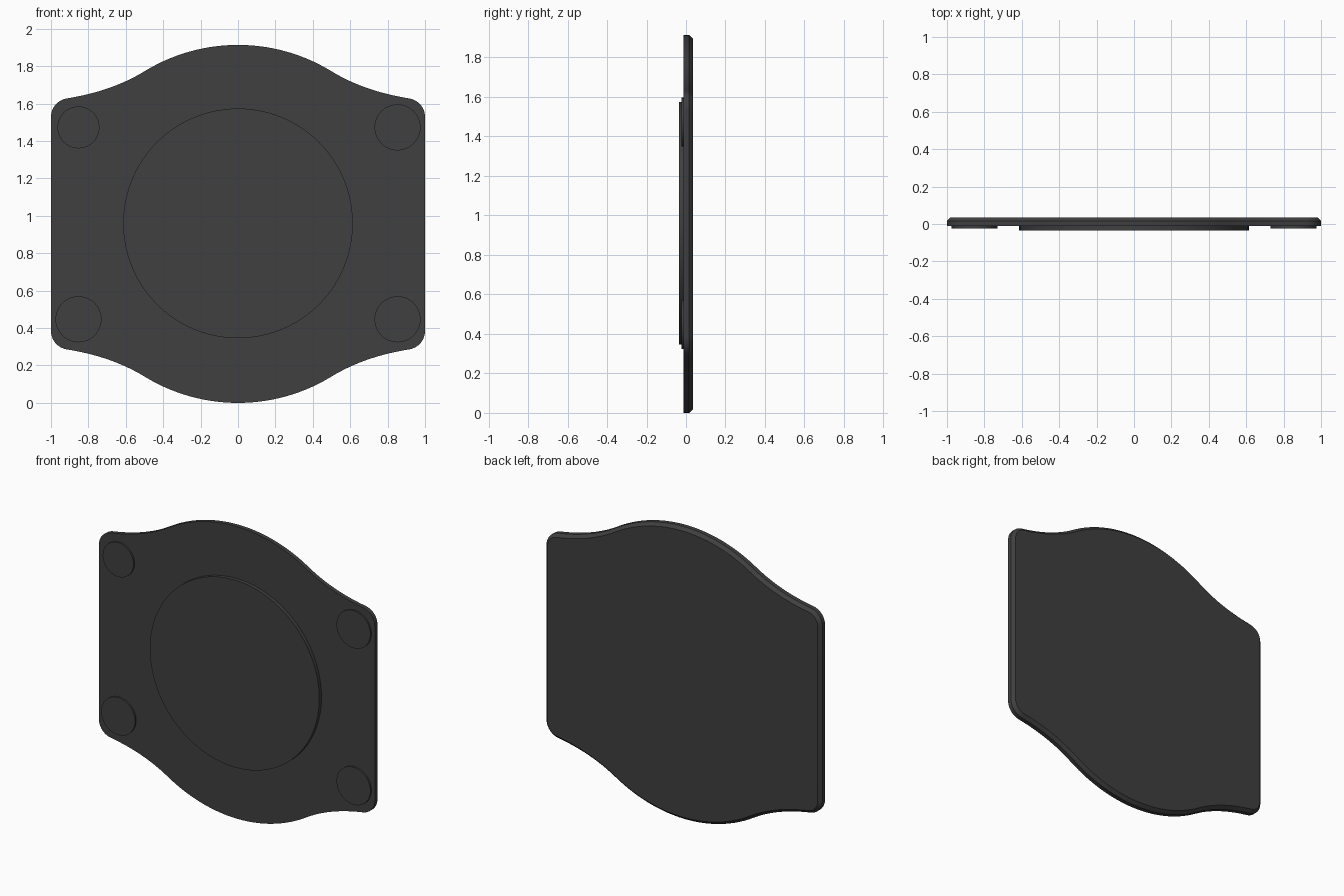
import bpy, bmesh, math
from mathutils import Vector

if "Cube" in bpy.data.objects:
    bpy.data.objects.remove(bpy.data.objects["Cube"])

CZ = 0.957            # height of the plate centre
FRONT, BACK = -0.012, 0.036
CHAMFER = 0.02

dark = bpy.data.materials.new("dark_grey")
dark.diffuse_color = (0.05, 0.05, 0.05, 1)
dark.use_nodes = True
dark.node_tree.nodes["Principled BSDF"].inputs["Base Color"].default_value = dark.diffuse_color


def finish(name, bm):
    bmesh.ops.recalc_face_normals(bm, faces=bm.faces)
    mesh = bpy.data.meshes.new(name)
    bm.to_mesh(mesh)
    bm.free()
    mesh.materials.append(dark)
    ob = bpy.data.objects.new(name, mesh)
    bpy.context.collection.objects.link(ob)
    bpy.ops.object.select_all(action='DESELECT')
    ob.select_set(True)
    bpy.context.view_layer.objects.active = ob
    bpy.ops.object.shade_smooth_by_angle(angle=math.radians(25))
    return ob


def loft(name, rings):
    """Skin a list of (points, y) rings and cap both ends."""
    bm = bmesh.new()
    loops = [[bm.verts.new((p.x, y, p.y + CZ)) for p in pts] for pts, y in rings]
    n = len(loops[0])
    for a, b in zip(loops, loops[1:]):
        for i in range(n):
            j = (i + 1) % n
            bm.faces.new((a[i], a[j], b[j], b[i]))
    bm.faces.new(loops[0])
    bm.faces.new(loops[-1])
    return finish(name, bm)


def circle(x, z, r, n):
    return [Vector((x + r * math.cos(2 * math.pi * i / n),
                    z + r * math.sin(2 * math.pi * i / n))) for i in range(n)]


def plate_outline():
    """One quadrant: crown arc, hollow shoulder, round corner; then mirrored."""
    a0, a1 = math.radians(31.5), math.radians(9)
    q = [Vector((CZ * math.sin(a0 * i / 14), CZ * math.cos(a0 * i / 14)))
         for i in range(15)]
    corner = Vector((0.9, 0.572))
    arc = [corner + 0.1 * Vector((math.sin(t), math.cos(t)))
           for t in (a1 + (math.pi / 2 - a1) * i / 10 for i in range(11))]
    # shoulder control point lies where the two end tangents meet
    p, e = q[-1], arc[0]
    t0, t1 = math.tan(a0), math.tan(a1)
    cx = (p.y - e.y + t0 * p.x - t1 * e.x) / (t0 - t1)
    c = Vector((cx, p.y - t0 * (cx - p.x)))
    for i in range(1, 12):
        t = i / 12
        q.append(p * (1 - t) ** 2 + c * 2 * t * (1 - t) + e * t * t)
    q += arc
    right = q + [Vector((v.x, -v.y)) for v in reversed(q)]
    left = [Vector((-v.x, v.y)) for v in reversed(right[1:-1])]
    return right + left


def inset(pts, d):
    out = []
    for i, p in enumerate(pts):
        t = (pts[(i + 1) % len(pts)] - pts[i - 1]).normalized()
        out.append(p + d * Vector((t.y, -t.x)))     # clockwise: inside is right
    return out


# Plate with chamfered back rim
outline = plate_outline()
loft("cover_plate", [(outline, FRONT), (outline, BACK - CHAMFER),
                     (inset(outline, CHAMFER), BACK)])

# Raised central disc
disc = circle(0, 0.003, 0.614, 96)
loft("centre_disc", [(disc, FRONT + 0.005), (disc, -0.036)])

# Corner pads, the upper left one slightly smaller
for sx, side in ((-1, "left"), (1, "right")):
    for sz, level in ((-1, "lower"), (1, "upper")):
        r = 0.112 if (sx, sz) == (-1, 1) else 0.123
        pad = circle(sx * 0.853, 0.003 + sz * 0.513, r, 48)
        loft(f"{level}_{side}_pad", [(pad, FRONT + 0.005), (pad, -0.023)])
